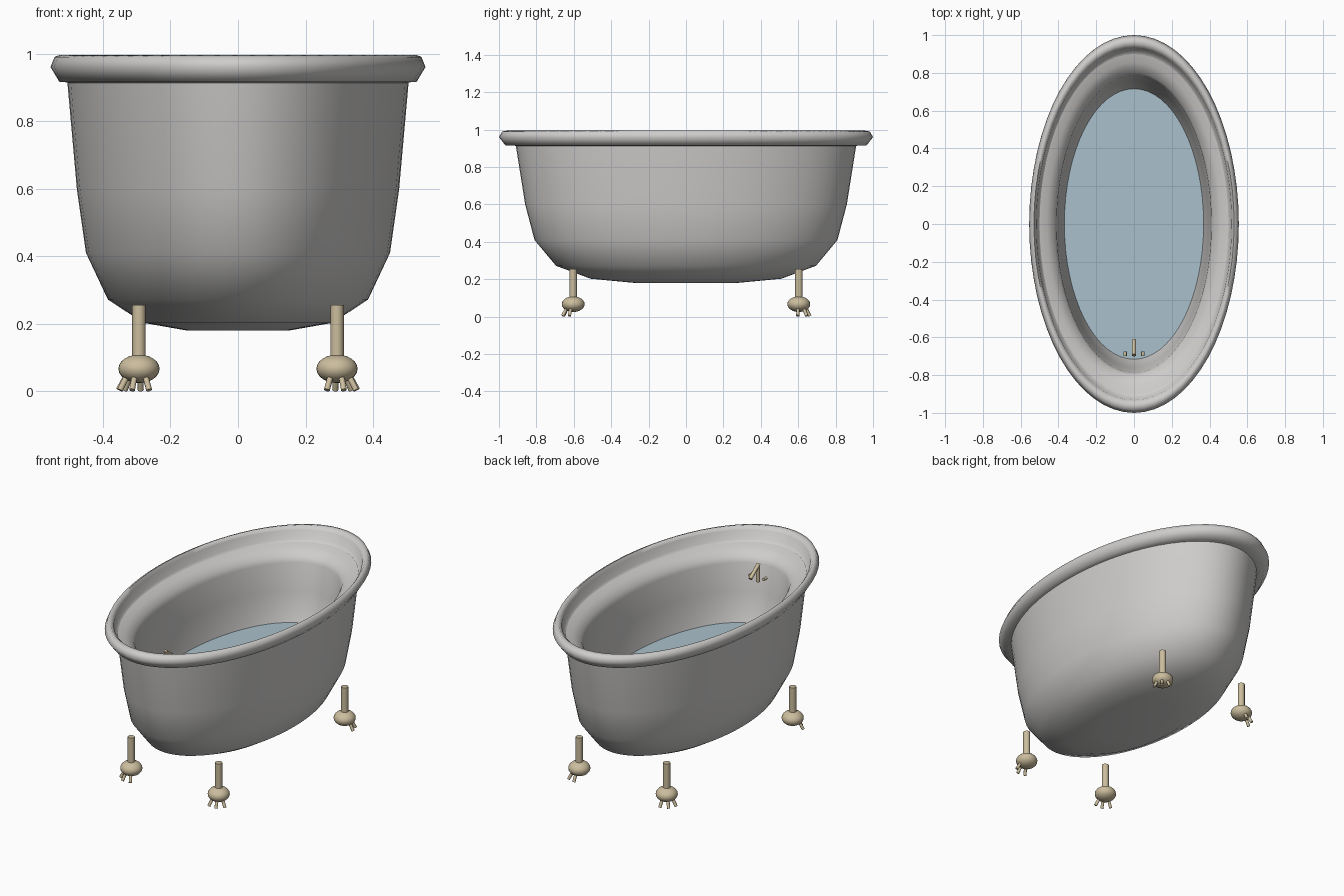
import bpy, bmesh, math
from math import sin, cos, radians, pi
from mathutils import Vector

cube = bpy.data.objects.get("Cube")
if cube:
    bpy.data.objects.remove(cube, do_unlink=True)


def material(name, rgb):
    mat = bpy.data.materials.new(name)
    mat.use_nodes = True
    color = (*rgb, 1)
    mat.diffuse_color = color
    mat.node_tree.nodes["Principled BSDF"].inputs["Base Color"].default_value = color
    return mat


enamel = material("grey enamel", (0.62, 0.61, 0.60))
brass = material("pale brass", (0.60, 0.51, 0.34))
water_blue = material("water blue", (0.40, 0.53, 0.60))


def finish(name, bm, mat, angle=50):
    bmesh.ops.recalc_face_normals(bm, faces=bm.faces)
    mesh = bpy.data.meshes.new(name)
    bm.to_mesh(mesh)
    bm.free()
    mesh.materials.append(mat)
    obj = bpy.data.objects.new(name, mesh)
    bpy.context.collection.objects.link(obj)
    bpy.ops.object.select_all(action="DESELECT")
    bpy.context.view_layer.objects.active = obj
    obj.select_set(True)
    bpy.ops.object.shade_smooth_by_angle(angle=radians(angle))
    return obj


def oval_lathe(name, profile, mat, cap_start=False, cap_end=False, closed=False, angle=50, sides=64):
    """Stack oval rings given as (half width, half length, height)."""
    bm = bmesh.new()
    rings = []
    for rx, ry, z in profile:
        rings.append([bm.verts.new((rx * cos(2 * pi * i / sides), ry * sin(2 * pi * i / sides), z))
                      for i in range(sides)])
    pairs = list(zip(rings, rings[1:]))
    if closed:
        pairs.append((rings[-1], rings[0]))
    for a, b in pairs:
        for i in range(sides):
            j = (i + 1) % sides
            bm.faces.new((a[i], a[j], b[j], b[i]))
    if cap_start:
        bm.faces.new(rings[0])
    if cap_end:
        bm.faces.new(rings[-1])
    return finish(name, bm, mat, angle)


def add_rod(bm, start, end, r1, r2, sides=12):
    start, end = Vector(start), Vector(end)
    axis = end - start
    matrix = axis.to_track_quat("Z", "Y").to_matrix().to_4x4()
    matrix.translation = (start + end) / 2
    bmesh.ops.create_cone(bm, cap_ends=True, segments=sides, radius1=r1, radius2=r2,
                          depth=axis.length, matrix=matrix)


# Tub: outer wall, sloping shoulder, inner wall and hidden floor
oval_lathe("tub_shell", [
    (0.15, 0.27, 0.18), (0.28, 0.51, 0.203), (0.385, 0.695, 0.272), (0.45, 0.81, 0.41),
    (0.477, 0.86, 0.60), (0.505, 0.91, 0.915)], enamel, cap_start=True)
oval_lathe("tub_basin", [
    (0.51, 0.92, 0.915), (0.46, 0.855, 0.90), (0.42, 0.80, 0.87), (0.41, 0.787, 0.84),
    (0.395, 0.76, 0.68), (0.365, 0.71, 0.48), (0.30, 0.58, 0.30), (0.15, 0.27, 0.22)],
    enamel, cap_end=True, angle=60)

# Rolled rim
oval_lathe("rolled_rim", [
    (0.50, 0.90, 0.915), (0.528, 0.965, 0.915), (0.555, 1.0, 0.96), (0.543, 0.983, 0.99),
    (0.53, 0.955, 0.995), (0.517, 0.932, 0.975), (0.51, 0.92, 0.925)],
    enamel, closed=True, angle=75)

# Water surface
oval_lathe("water", [(0.372, 0.717, 0.50), (0.372, 0.717, 0.505)], water_blue,
           cap_start=True, cap_end=True, angle=30)

# Four feet: post, flattened ball and three splayed toes
for side, sx in (("left", 1), ("right", -1)):
    for end, sy, turn in (("front", -1, 20), ("back", 1, 45)):
        x, y = 0.293 * sx, 0.603 * sy
        bm = bmesh.new()
        add_rod(bm, (x, y, 0.06), (x, y, 0.256), 0.02, 0.02)
        finish(f"{end}_{side}_leg", bm, brass)

        bm = bmesh.new()
        bmesh.ops.create_uvsphere(bm, u_segments=24, v_segments=12, radius=1)
        bmesh.ops.scale(bm, vec=(0.061, 0.061, 0.042), verts=bm.verts)
        bmesh.ops.translate(bm, vec=(x, y, 0.067), verts=bm.verts)
        finish(f"{end}_{side}_ball", bm, brass)

        bm = bmesh.new()
        for fan in (-50, 0, 50):
            a = radians(turn + fan)
            dx, dy = sx * sin(a), sy * cos(a)
            add_rod(bm, (x + 0.035 * dx, y + 0.035 * dy, 0.05),
                    (x + 0.06 * dx, y + 0.06 * dy, 0.004), 0.009, 0.009, 8)
        finish(f"{end}_{side}_toes", bm, brass)

# Tap: post, slanted spout and two handles
bm = bmesh.new()
add_rod(bm, (0, -0.69, 0.78), (0, -0.69, 0.885), 0.011, 0.011)
finish("tap_post", bm, brass)
bm = bmesh.new()
add_rod(bm, (0, -0.695, 0.885), (0, -0.615, 0.825), 0.011, 0.011)
finish("tap_spout", bm, brass)
for side, sx in (("left", 1), ("right", -1)):
    bm = bmesh.new()
    add_rod(bm, (0.047 * sx, -0.70, 0.81), (0.047 * sx, -0.675, 0.81), 0.009, 0.009)
    finish(f"{side}_tap_handle", bm, brass)
